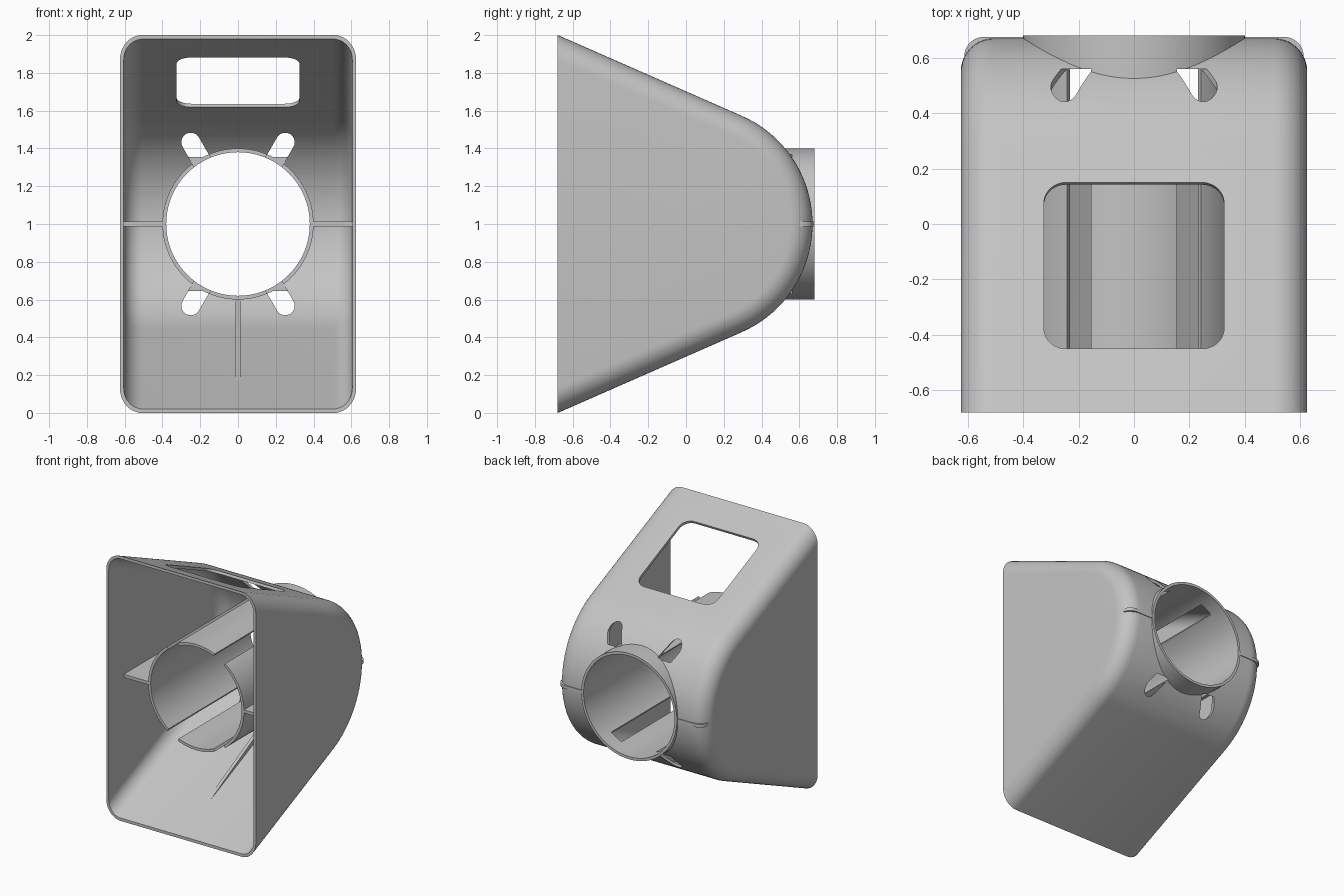
import bpy, bmesh
from math import sin, cos, pi, radians, tan
from mathutils import Matrix, Vector

cube = bpy.data.objects.get("Cube")
if cube:
    bpy.data.objects.remove(cube, do_unlink=True)

# Main dimensions
FRONT, HALF_W, EDGE_R, WALL = -0.68, 0.625, 0.12, 0.02
NOSE_Y, NOSE_R = 0.045, 0.625
SLOPE = radians(23.7)
TUBE_FRONT, TUBE_BACK, TUBE_R, BORE_R = -0.5, 0.68, 0.4, 0.38

grey = bpy.data.materials.new("light_grey")
grey.use_nodes = True
grey.diffuse_color = (0.55, 0.55, 0.55, 1)
grey.node_tree.nodes["Principled BSDF"].inputs["Base Color"].default_value = grey.diffuse_color


def finish(name, bm):
    bmesh.ops.recalc_face_normals(bm, faces=bm.faces)
    mesh = bpy.data.meshes.new(name)
    bm.to_mesh(mesh)
    bm.free()
    mesh.materials.append(grey)
    obj = bpy.data.objects.new(name, mesh)
    bpy.context.collection.objects.link(obj)
    return obj


def frame(origin, x, y, z):
    m = Matrix((x, y, z)).transposed().to_4x4()
    m.translation = Vector(origin)
    return m


def prism(name, outline, matrix, depth):
    """Extrude a flat outline along the local z of a frame."""
    bm = bmesh.new()
    face = bm.faces.new([bm.verts.new((a, b, 0)) for a, b in outline])
    new = bmesh.ops.extrude_face_region(bm, geom=[face])["geom"]
    bmesh.ops.translate(bm, vec=(0, 0, depth), verts=[v for v in new if isinstance(v, bmesh.types.BMVert)])
    bmesh.ops.transform(bm, matrix=matrix, verts=bm.verts)
    return finish(name, bm)


def circle(r, n=96):
    return [(r * cos(2 * pi * i / n), r * sin(2 * pi * i / n)) for i in range(n)]


def rounded(w, h, r, n=8):
    pts = []
    for k, (sx, sy) in enumerate(((1, 1), (-1, 1), (-1, -1), (1, -1))):
        for i in range(n + 1):
            a = (k + i / n) * pi / 2
            pts.append((sx * (w / 2 - r) + r * cos(a), sy * (h / 2 - r) + r * sin(a)))
    return pts


def side_profile(inset, front, n=40):
    """Sloped top, round nose and sloped underside, as (y, z) points."""
    r = NOSE_R - inset
    start = pi / 2 - SLOPE
    arc = [(NOSE_Y + r * cos(a), 1 + r * sin(a))
           for a in (start - 2 * start * i / n for i in range(n + 1))]
    rise = (arc[0][0] - front) * tan(SLOPE)
    return [(front, arc[0][1] + rise)] + arc + [(front, arc[-1][1] - rise)]


def hood(name, half_w, edge_r, inset, front, n=10):
    """Solid body whose side edges are rounded by insetting the profile."""
    half = [(half_w - edge_r * (1 - sin(t)), inset + edge_r * (1 - cos(t)))
            for t in (pi / 2 * i / n for i in range(n + 1))]
    stations = [(-x, d) for x, d in reversed(half)] + half
    bm = bmesh.new()
    rows = [[bm.verts.new((x, y, z)) for y, z in side_profile(d, front)] for x, d in stations]
    for a, b in zip(rows, rows[1:]):
        for i in range(len(a) - 1):
            bm.faces.new((a[i], a[i + 1], b[i + 1], b[i]))
    bm.faces.new(rows[0])
    bm.faces.new(rows[-1])
    bm.faces.new([r[0] for r in rows] + [r[-1] for r in reversed(rows)])
    return finish(name, bm)


def cut(obj, cutter):
    mod = obj.modifiers.new("cut", "BOOLEAN")
    mod.operation, mod.solver, mod.object = "DIFFERENCE", "EXACT", cutter
    bpy.context.view_layer.objects.active = obj
    bpy.ops.object.modifier_apply(modifier=mod.name)


def along_y(y, angle=0, radius=0):
    c, s = cos(angle), sin(angle)
    return frame((radius * c, y, 1 + radius * s), (c, 0, s), (-s, 0, c), (0, 1, 0))


# Hollow housing, open at the front, and the tube through its back
housing = hood("housing", HALF_W, EDGE_R, 0, FRONT)
tube = prism("tube", circle(TUBE_R), along_y(TUBE_FRONT), TUBE_BACK - TUBE_FRONT)
cutters = [hood("hollow_cutter", HALF_W - WALL, EDGE_R - WALL, WALL, FRONT - 0.1),
           prism("tube_hole_cutter", circle(TUBE_R - 0.01), along_y(0), 1)]
for c in cutters:
    cut(housing, c)

# Rounded window square to the sloped top
c, s = cos(SLOPE), sin(SLOPE)
window = prism("window_cutter", rounded(0.65, 0.6 / c, 0.08),
               frame((0, -0.15 - 0.1 * s, 1.768 - 0.1 * c), (1, 0, 0), (0, c, -s), (0, s, c)), 0.2)
cut(housing, window)
cutters.append(window)

# Bore, then four radial slots through both the tube and the housing
bore = prism("bore_cutter", circle(BORE_R), along_y(-0.9), 2)
cut(tube, bore)
cutters.append(bore)
for deg in (60, 120, 240, 300):
    slot = prism("slot_cutter", rounded(0.25, 0.1, 0.0499), along_y(-0.6, radians(deg), 0.425), 1.16)
    cut(tube, slot)
    cut(housing, slot)
    cutters.append(slot)
for obj in cutters:
    bpy.data.objects.remove(obj, do_unlink=True)

# Side fins, just breaking through the rounded back corners
FIN, OUT, BACK, R = 0.024, 0.612, 0.675, 0.07
corner = [(OUT - R + R * cos(a), BACK - R + R * sin(a)) for a in (pi / 16 * i for i in range(9))]
fin_outline = [(0.39, TUBE_FRONT), (OUT, TUBE_FRONT)] + corner + [(0.39, BACK)]
fins = [prism(name, fin_outline, frame((0, 0, 1 - FIN / 2), (side, 0, 0), (0, 1, 0), (0, 0, 1)), FIN)
        for name, side in (("left_fin", 1), ("right_fin", -1))]

# Bottom fin following the sloped underside
top = 1 - TUBE_R + 0.01
under = [p for p in side_profile(WALL / 2, TUBE_FRONT) if p[1] < top]
fins.append(prism("bottom_fin", under + [(under[0][0], top), (TUBE_FRONT, top)],
                  frame((-FIN / 2, 0, 0), (0, 1, 0), (0, 0, 1), (1, 0, 0)), FIN))

# Smooth curves, sharp edges
bpy.ops.object.select_all(action="DESELECT")
for obj in [housing, tube] + fins:
    obj.select_set(True)
bpy.context.view_layer.objects.active = housing
bpy.ops.object.shade_smooth_by_angle(angle=radians(30))
